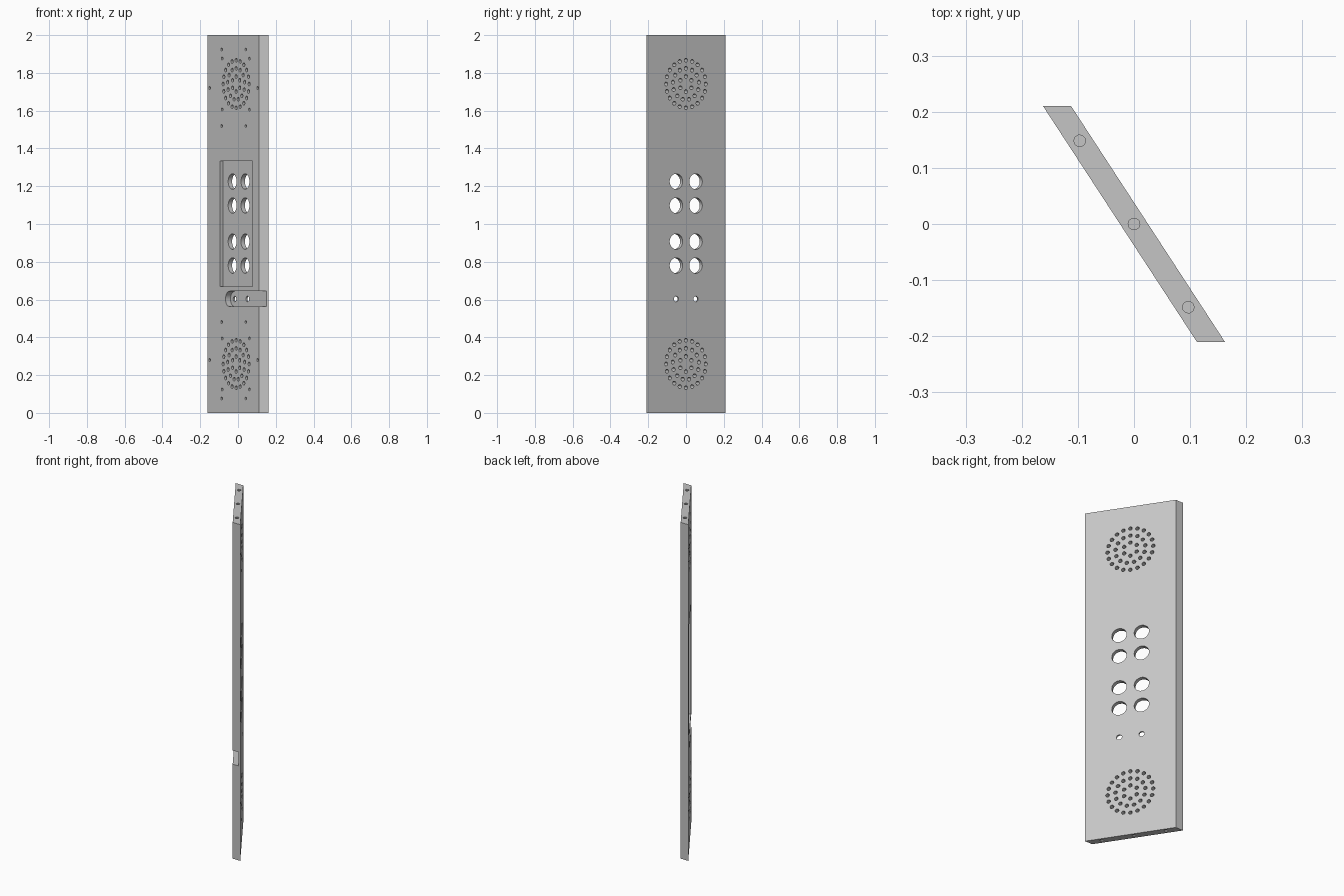
import bpy, bmesh, math
from mathutils import Matrix, Vector

cube = bpy.data.objects.get("Cube")
if cube:
    bpy.data.objects.remove(cube, do_unlink=True)

HALF_X, HALF_Y, HEIGHT, EDGE = 0.162, 0.21, 2.0, 0.05
ALONG = HALF_X * 2 - EDGE
TURN = Matrix.Rotation(math.atan2(-2 * HALF_Y, ALONG), 4, 'Z')   # slab frame: x along, y through
THICK = EDGE * 2 * HALF_Y / math.hypot(ALONG, 2 * HALF_Y)
FRONT = -THICK / 2
MID = 0.0137            # centre line of the perforations
BUTTON = 0.062          # column offset

grey = bpy.data.materials.new("panel grey")
grey.use_nodes = True
color = (0.56, 0.56, 0.56, 1)
grey.diffuse_color = color
grey.node_tree.nodes["Principled BSDF"].inputs["Base Color"].default_value = color


def make_object(name, bm):
    bmesh.ops.recalc_face_normals(bm, faces=bm.faces)
    mesh = bpy.data.meshes.new(name)
    bm.to_mesh(mesh)
    bm.free()
    mesh.materials.append(grey)
    obj = bpy.data.objects.new(name, mesh)
    bpy.context.collection.objects.link(obj)
    return obj


def prism(bm, points, offset):
    """Extrude a closed outline by an offset vector."""
    face = bm.faces.new([bm.verts.new(p) for p in points])
    grown = bmesh.ops.extrude_face_region(bm, geom=[face])["geom"]
    verts = [v for v in grown if isinstance(v, bmesh.types.BMVert)]
    bmesh.ops.translate(bm, verts=verts, vec=offset)


def drill(bm, u, z, radius, depth, sides=16):
    """Round bore entering the front face."""
    ring = [(i + 0.5) * math.tau / sides for i in range(sides)]
    points = [(u + radius * math.cos(a), FRONT - 0.02, z + radius * math.sin(a)) for a in ring]
    prism(bm, points, Vector((0, depth + 0.02, 0)))


# Slanted slab
bm = bmesh.new()
prism(bm, [(-HALF_X, HALF_Y, 0), (HALF_X - EDGE, -HALF_Y, 0),
           (HALF_X, -HALF_Y, 0), (EDGE - HALF_X, HALF_Y, 0)], Vector((0, 0, HEIGHT)))
panel = make_object("intercom_panel", bm)

# Rectangular recess and round-ended slot running out of the edge
bm = bmesh.new()
left, right, low, high = -0.141, 0.171, 0.67, 1.333
top = FRONT - 0.02
prism(bm, [(left, top, low), (right, top, low), (right, top, high), (left, top, high)],
      Vector((0, 0.037, 0)))
slot_z, slot_r = 0.603, 0.041
cap = [math.pi / 2 + i * math.pi / 16 for i in range(17)]
outline = [(MID - BUTTON + slot_r * math.cos(a), top, slot_z + slot_r * math.sin(a)) for a in cap]
outline += [(0.4, top, slot_z - slot_r), (0.4, top, slot_z + slot_r)]
prism(bm, outline, Vector((0, 0.052, 0)))
bm.transform(TURN)
pockets = make_object("pocket_cutter", bm)

# Button holes and small fixing holes
bm = bmesh.new()
for u in (MID - BUTTON, MID + BUTTON):
    for z in (0.78, 0.907, 1.098, 1.225):
        drill(bm, u, z, 0.041, 0.1, 32)
    drill(bm, u, slot_z, 0.015, 0.1, 20)

# Perforated grilles and their blind screw holes, mirrored top to bottom
screws = [(-0.127, 0.924), (0.107, 0.924), (-0.122, 0.876), (0.142, 0.876), (-0.243, 0.72),
          (0.222, 0.72), (-0.122, 0.606), (0.142, 0.606), (-0.127, 0.519), (0.107, 0.519)]
for side in (1, -1):
    centre = 1 + side * 0.741
    for radius, count in ((0.126, 20), (0.083, 13), (0.04, 6)):
        for i in range(count):
            a = math.pi / 2 + i * math.tau / count
            drill(bm, MID + radius * math.cos(a), centre + radius * math.sin(a), 0.0105, 0.1, 12)
    for u, z in screws:
        drill(bm, u, 1 + side * z, 0.008, 0.02, 12)

# Blind bores in the top and bottom edges
for end in (0, HEIGHT):
    for u in (-0.177, 0, 0.177):
        bmesh.ops.create_cone(bm, cap_ends=True, segments=10, radius1=0.0105, radius2=0.0105,
                              depth=0.1, matrix=Matrix.Translation((u, 0, end)))
bm.transform(TURN)
holes = make_object("hole_cutter", bm)

# Cut the slab, then keep only the finished mesh
for cutter in (pockets, holes):
    cutter.hide_render = True
    mod = panel.modifiers.new(cutter.name, 'BOOLEAN')
    mod.operation = 'DIFFERENCE'
    mod.solver = 'EXACT'
    mod.object = cutter
bpy.context.view_layer.update()
finished = bpy.data.meshes.new_from_object(panel.evaluated_get(bpy.context.evaluated_depsgraph_get()))
panel.modifiers.clear()
panel.data = finished
for cutter in (pockets, holes):
    bpy.data.objects.remove(cutter, do_unlink=True)

bpy.ops.object.select_all(action='DESELECT')
panel.select_set(True)
bpy.context.view_layer.objects.active = panel
bpy.ops.object.shade_smooth_by_angle(angle=math.radians(35))
